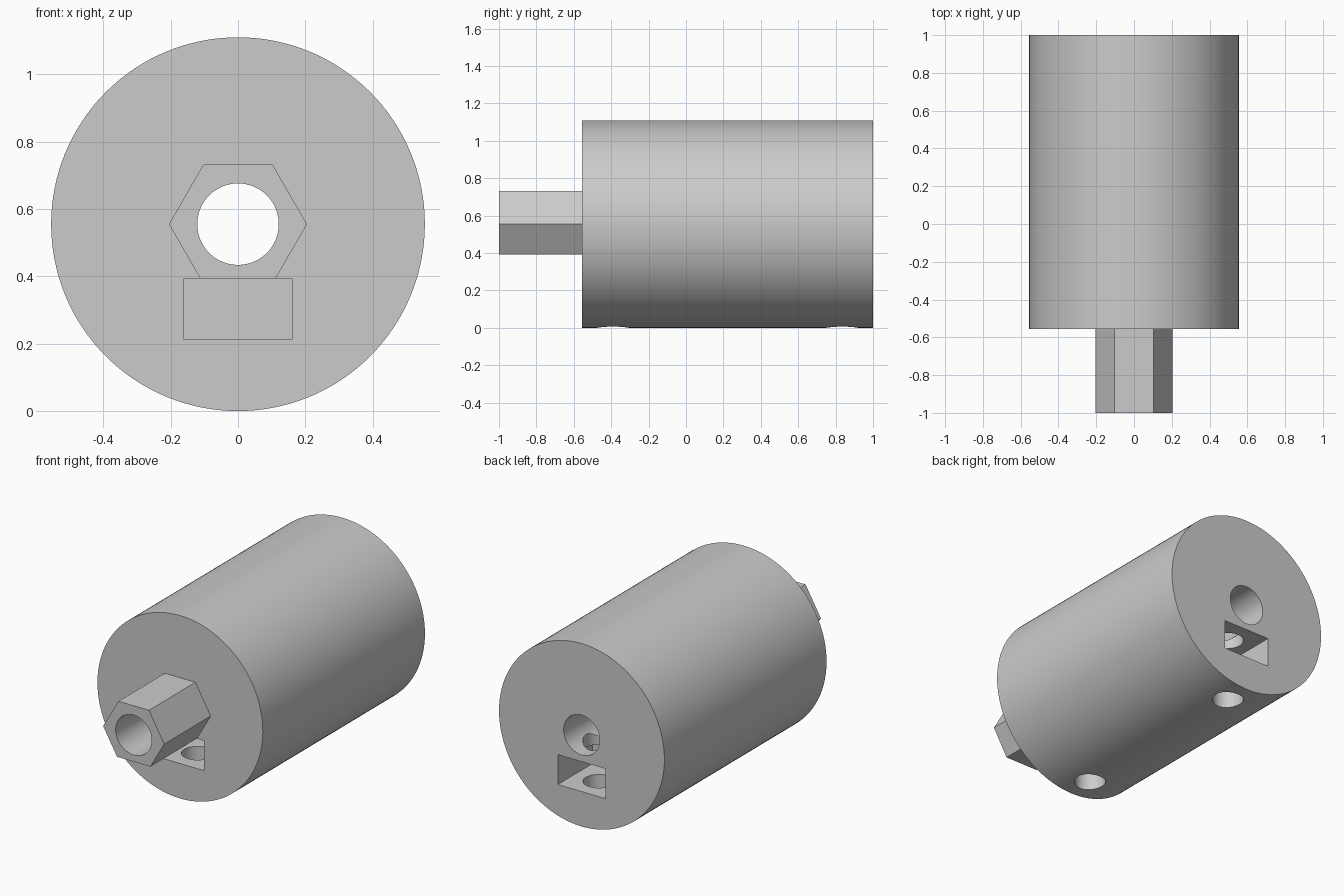
import bpy
from math import pi, radians

default = bpy.data.objects.get("Cube")
if default:
    bpy.data.objects.remove(default, do_unlink=True)

AXIS_Z = 0.555      # height of the main axis
BODY_R = 0.555
FRONT, BACK = -0.555, 1.0
TIP = -1.0
INSET = 0.165       # screw hole distance from each end face

grey = bpy.data.materials.new("grey")
grey.use_nodes = True
colour = (0.6, 0.6, 0.6, 1)
grey.diffuse_color = colour
grey.node_tree.nodes["Principled BSDF"].inputs["Base Color"].default_value = colour


def finish(name):
    ob = bpy.context.object
    ob.name = name
    ob.data.materials.append(grey)
    bpy.ops.object.transform_apply(location=False, rotation=True, scale=True)
    return ob


def rod_y(name, radius, y0, y1, sides, turn=0.0):
    """Cylinder or prism along the main axis."""
    bpy.ops.mesh.primitive_cylinder_add(
        vertices=sides, radius=radius, depth=y1 - y0,
        location=(0, (y0 + y1) / 2, AXIS_Z), rotation=(pi / 2, turn, 0))
    return finish(name)


def rod_z(name, radius, y, z0, z1):
    bpy.ops.mesh.primitive_cylinder_add(
        vertices=64, radius=radius, depth=z1 - z0, location=(0, y, (z0 + z1) / 2))
    return finish(name)


def box(name, x, y0, y1, z0, z1):
    bpy.ops.mesh.primitive_cube_add(
        size=1, location=(0, (y0 + y1) / 2, (z0 + z1) / 2))
    bpy.context.object.scale = (2 * x, y1 - y0, z1 - z0)
    return finish(name)


def combine(target, tool, operation):
    mod = target.modifiers.new(operation.lower(), "BOOLEAN")
    mod.operation = operation
    mod.solver = "EXACT"
    mod.object = tool
    bpy.ops.object.select_all(action="DESELECT")
    bpy.context.view_layer.objects.active = target
    target.select_set(True)
    bpy.ops.object.modifier_apply(modifier=mod.name)
    bpy.data.objects.remove(tool, do_unlink=True)


# Round body with the hexagonal drive stub; the hexagon has corners at +-x
body = rod_y("coupler_body", BODY_R, FRONT, BACK, 128)
stub = rod_y("hex_stub", 0.205, TIP, FRONT + 0.1, 6, pi / 6)
if max(v.co.x for v in stub.data.vertices) < 0.2:
    stub.rotation_euler.y = pi / 6
    bpy.ops.object.transform_apply(location=False, rotation=True, scale=False)
combine(body, stub, "UNION")

# Nut slots below the bore; the front one also trims the stub
combine(body, box("front_slot", 0.16, TIP - 0.1, FRONT + 2 * INSET, 0.212, 0.393), "DIFFERENCE")
combine(body, box("back_slot", 0.16, BACK - 2 * INSET, BACK + 0.1, 0.212, 0.393), "DIFFERENCE")

# Set screw holes from the underside up into the bore
for y in (FRONT + INSET, BACK - INSET):
    combine(body, rod_z("screw_hole", 0.088, y, -0.1, AXIS_Z), "DIFFERENCE")

# Bore through the whole length
combine(body, rod_y("bore", 0.121, TIP - 0.1, BACK + 0.1, 64), "DIFFERENCE")

# One material, smooth curves with crisp edges
body.data.materials.clear()
body.data.materials.append(grey)
for p in body.data.polygons:
    p.material_index = 0
bpy.ops.object.select_all(action="DESELECT")
body.select_set(True)
bpy.context.view_layer.objects.active = body
bpy.ops.object.shade_smooth_by_angle(angle=radians(30))
